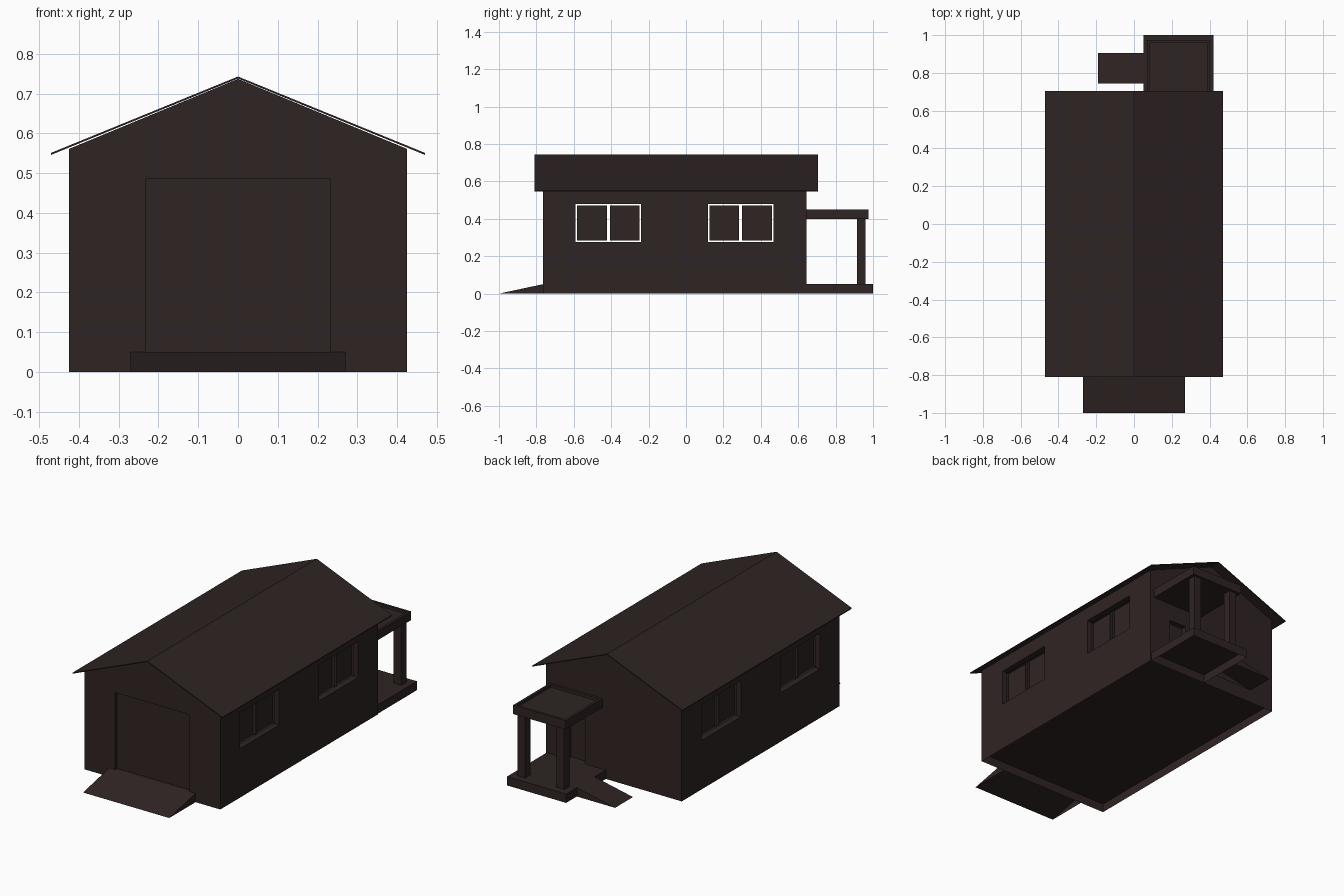
import bpy, bmesh
from mathutils import Vector

if "Cube" in bpy.data.objects:
    bpy.data.objects.remove(bpy.data.objects["Cube"])

mat = bpy.data.materials.new("dark_brown")
mat.diffuse_color = (0.028, 0.0175, 0.0168, 1)
mat.use_nodes = True
mat.node_tree.nodes["Principled BSDF"].inputs["Base Color"].default_value = mat.diffuse_color

WX, Y0, Y1 = 0.425, -0.765, 0.645      # wall extents
WALL_TOP, RIDGE, BASE = 0.561, 0.737, 0.05


def finish(bm, name):
    me = bpy.data.meshes.new(name)
    bm.to_mesh(me)
    bm.free()
    me.materials.append(mat)
    ob = bpy.data.objects.new(name, me)
    bpy.context.collection.objects.link(ob)
    return ob


def face(bm, pts, facing):
    """Add one flat face whose normal points along 'facing'."""
    f = bm.faces.new([bm.verts.new(p) for p in pts])
    f.normal_update()
    if f.normal.dot(Vector(facing)) < 0:
        f.normal_flip()


def box(bm, x0, x1, y0, y1, z0, z1):
    c = [(x0, y0), (x1, y0), (x1, y1), (x0, y1)]
    prism(bm, [(x, y, z0) for x, y in c], (0, 0, z1 - z0))


def prism(bm, pts, step):
    """Extrude a flat outline along a step vector."""
    a = [bm.verts.new(p) for p in pts]
    b = [bm.verts.new(Vector(p) + Vector(step)) for p in pts]
    n = len(a)
    fs = [bm.faces.new(a), bm.faces.new(b)]
    fs += [bm.faces.new((a[i], a[(i + 1) % n], b[(i + 1) % n], b[i])) for i in range(n)]
    bmesh.ops.recalc_face_normals(bm, faces=fs)


def tube(bm, P, hole, d0, d1):
    """Four sheets lining a rectangular opening between two depths, facing inward."""
    u0, u1, v0, v1 = hole
    mid = P((u0 + u1) / 2, (v0 + v1) / 2, (d0 + d1) / 2)
    c = [(u0, v0), (u1, v0), (u1, v1), (u0, v1)]
    for i in range(4):
        a, b = c[i], c[(i + 1) % 4]
        pts = [P(*a, d0), P(*b, d0), P(*b, d1), P(*a, d1)]
        face(bm, pts, mid - sum(pts, Vector()) / 4)


def rect(bm, P, r, d):
    u0, u1, v0, v1 = r
    face(bm, [P(u0, v0, d), P(u1, v0, d), P(u1, v1, d), P(u0, v1, d)], P(0, 0, 0) - P(0, 0, 1))


def wall(name, P, u0, u1, holes, depth, gable=False):
    """Wall sheet with rectangular lined openings; P maps (u, height, depth) to space."""
    bm = bmesh.new()
    us = sorted({u0, u1, *[h[0] for h in holes], *[h[1] for h in holes]})
    vs = sorted({0, WALL_TOP, *[h[2] for h in holes], *[h[3] for h in holes]})
    for a, b in zip(us, us[1:]):
        for c, d in zip(vs, vs[1:]):
            m, n = (a + b) / 2, (c + d) / 2
            if not any(h[0] < m < h[1] and h[2] < n < h[3] for h in holes):
                rect(bm, P, (a, b, c, d), 0)
    if gable:
        face(bm, [P(u0, WALL_TOP, 0), P(u1, WALL_TOP, 0), P(0, RIDGE, 0)], P(0, 0, 0) - P(0, 0, 1))
    for h in holes:
        tube(bm, P, h, 0, depth)
    bmesh.ops.remove_doubles(bm, verts=bm.verts, dist=1e-5)
    finish(bm, name)


# Front and back gable walls with their recessed doors
for name, P, hole, depth in (
        ("front", lambda u, v, d: Vector((u, Y0 + d, v)), (-0.233, 0.233, BASE, 0.485), 0.018),
        ("back", lambda u, v, d: Vector((u, Y1 - d, v)), (0.18, 0.29, BASE, 0.30), 0.03)):
    wall(name + "_wall", P, -WX, WX, [hole], depth, True)
    bm = bmesh.new()
    rect(bm, P, hole, depth)
    finish(bm, name + "_door")

# Side walls with two double windows each
WINDOWS = [(-0.59, -0.24, 0.277, 0.48), (0.117, 0.467, 0.277, 0.48)]
GAP, DEPTH = 0.008, 0.035
for side, s in (("right", 1), ("left", -1)):
    P = lambda u, v, d, s=s: Vector((s * (WX - d), u, v))
    wall(side + "_wall", P, Y0, Y1, WINDOWS, DEPTH)
    bm = bmesh.new()
    for u0, u1, v0, v1 in WINDOWS:
        m = (u0 + u1) / 2
        for a, b in ((u0 + GAP, m - GAP), (m + GAP, u1 - GAP)):
            pane = (a, b, v0 + GAP, v1 - GAP)
            rect(bm, P, pane, DEPTH)
            tube(bm, P, pane, 0.02, DEPTH)
    finish(bm, side + "_window_panes")

# Thin pitched roof
bm = bmesh.new()
top = [(-0.47, 0.551), (0, 0.743), (0.47, 0.551)]
outline = top + [(x, z - 0.005) for x, z in reversed(top)]
prism(bm, [(x, -0.81, z) for x, z in outline], (0, 1.515, 0))
finish(bm, "roof")

# Raised floor inside the walls, open underneath
bm = bmesh.new()
face(bm, [(-WX, Y0, BASE), (WX, Y0, BASE), (WX, Y1, BASE), (-WX, Y1, BASE)], (0, 0, -1))
finish(bm, "floor")

# Porch slab, open underneath
bm = bmesh.new()
box(bm, 0.05, 0.42, Y1, 1.0, 0, BASE)
bmesh.ops.delete(bm, geom=[f for f in bm.faces if f.normal.z < -0.9], context='FACES')
finish(bm, "porch_slab")

# Ramps: wedges open underneath
for name, pts, step in (
        ("front_ramp", [(-0.27, -1, 0), (-0.27, Y0, 0), (-0.27, Y0, BASE)], (0.54, 0, 0)),
        ("porch_ramp", [(-0.19, 0.745, 0), (0.05, 0.745, 0), (0.05, 0.745, BASE)], (0, 0.16, 0))):
    bm = bmesh.new()
    prism(bm, pts, step)
    bmesh.ops.delete(bm, geom=[f for f in bm.faces if f.normal.z < -0.9], context='FACES')
    finish(bm, name)

# Porch columns
for name, x in (("left_porch_column", 0.09), ("right_porch_column", 0.335)):
    bm = bmesh.new()
    box(bm, x, x + 0.047, 0.913, 0.96, BASE, 0.40)
    finish(bm, name)

# Porch roof with a sunken top inside a raised rim
bm = bmesh.new()
box(bm, 0.07, 0.40, Y1, 0.975, 0.40, 0.45)
lid = [f for f in bm.faces if f.normal.z > 0.9]
bmesh.ops.inset_region(bm, faces=lid, thickness=0.02)
inner = bmesh.ops.extrude_face_region(bm, geom=lid)["geom"]
bmesh.ops.translate(bm, verts=[v for v in inner if isinstance(v, bmesh.types.BMVert)], vec=(0, 0, -0.015))
bmesh.ops.delete(bm, geom=[f for f in lid if f.is_valid], context='FACES')
bmesh.ops.recalc_face_normals(bm, faces=bm.faces)
finish(bm, "porch_roof")
